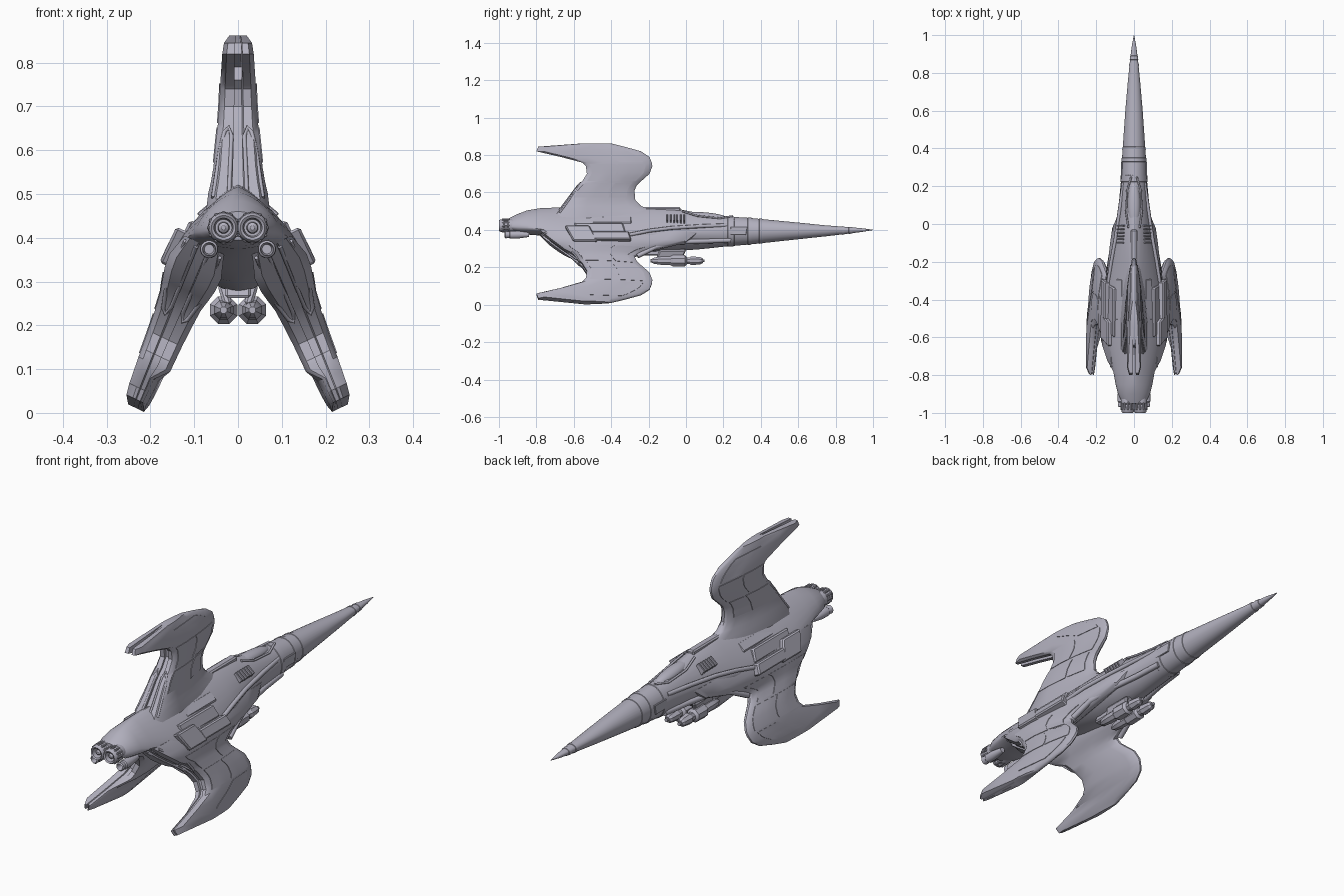
import bpy, bmesh, math
from mathutils import Vector, Matrix

if "Cube" in bpy.data.objects:
    bpy.data.objects.remove(bpy.data.objects["Cube"])

mat = bpy.data.materials.new("hull_grey")
mat.use_nodes = True
COLOUR = (0.45, 0.44, 0.52, 1)
mat.diffuse_color = COLOUR
mat.node_tree.nodes["Principled BSDF"].inputs["Base Color"].default_value = COLOUR


def finish(name, bm, angle=30):
    bmesh.ops.recalc_face_normals(bm, faces=bm.faces)
    mesh = bpy.data.meshes.new(name)
    bm.to_mesh(mesh)
    bm.free()
    mesh.materials.append(mat)
    ob = bpy.data.objects.new(name, mesh)
    bpy.context.collection.objects.link(ob)
    bpy.ops.object.select_all(action='DESELECT')
    ob.select_set(True)
    bpy.context.view_layer.objects.active = ob
    bpy.ops.object.shade_smooth_by_angle(angle=math.radians(angle))


def loft(name, rings, angle=30):
    bm = bmesh.new()
    vs = [[bm.verts.new(p) for p in r] for r in rings]
    n = len(rings[0])
    for a, b in zip(vs, vs[1:]):
        for i in range(n):
            j = (i + 1) % n
            bm.faces.new((a[i], a[j], b[j], b[i]))
    bm.faces.new(vs[0])
    bm.faces.new(vs[-1])
    finish(name, bm, angle)


def lathe(name, x, z, profile, sides=20):
    """Turned part along y; profile holds (y, radius) pairs."""
    turn = [2 * math.pi * (i + 0.5) / sides for i in range(sides)]
    loft(name, [[(x + r * math.cos(a), y, z + r * math.sin(a)) for a in turn]
                for y, r in profile])


def box(name, centre, size, tilt=0, skew=0, bevel=0.006):
    bm = bmesh.new()
    bmesh.ops.create_cube(bm, size=1)
    for v in bm.verts:
        v.co = Vector([c * s for c, s in zip(v.co, size)])
        v.co.y += skew * v.co.z
    bmesh.ops.bevel(bm, geom=bm.edges[:], offset=bevel, segments=1, affect='EDGES')
    bmesh.ops.transform(bm, verts=bm.verts,
                        matrix=Matrix.Translation(centre) @ Matrix.Rotation(tilt, 4, 'Y'))
    finish(name, bm)


def tube(name, pts, radius):
    cu = bpy.data.curves.new(name, 'CURVE')
    cu.dimensions = '3D'
    cu.bevel_depth = radius
    cu.bevel_resolution = 2
    cu.use_fill_caps = True
    sp = cu.splines.new('POLY')
    sp.points.add(len(pts) - 1)
    for p, co in zip(sp.points, pts):
        p.co = (*co, 1)
    cu.materials.append(mat)
    ob = bpy.data.objects.new(name, cu)
    bpy.context.collection.objects.link(ob)


def blend(table, x):
    for a, b in zip(table, table[1:]):
        if a[0] <= x <= b[0]:
            k = (x - a[0]) / (b[0] - a[0])
            return [p + (q - p) * k for p, q in zip(a, b)]


# Fuselage, tail to nose: y, half width, top, widest height, bottom, upper and lower power
HULL = [(-.95, .06, .46, .418, .395, 1, 1), (-.9, .085, .485, .415, .382, 1.1, 1),
        (-.85, .097, .504, .412, .375, 1.3, 1.1), (-.78, .11, .516, .405, .37, 1.5, 1.2),
        (-.65, .138, .521, .38, .345, 1.6, 1.2), (-.55, .152, .524, .365, .325, 1.7, 1.2),
        (-.4, .148, .524, .36, .3, 1.7, 1.3), (-.2, .124, .522, .37, .275, 1.55, 1.3),
        (-.05, .1, .513, .38, .287, 1.4, 1.2), (.08, .08, .488, .385, .297, 1.2, 1.1),
        (.2, .071, .473, .39, .31, 1.1, 1), (.34, .064, .464, .392, .322, 1, 1),
        (.6, .046, .439, .397, .35, 1, 1), (.75, .033, .424, .4, .366, 1, 1),
        (.87, .021, .415, .4, .38, 1, 1), (.94, .012, .409, .4, .389, 1, 1),
        (1, .001, .401, .4, .399, 1, 1)]


def hull_ring(y, grow=0.0, sides=32):
    _, w, zt, zm, zb, upper, lower = blend(HULL, y)
    ring = []
    for i in range(sides):
        a = 2 * math.pi * i / sides
        s, c = math.sin(a), math.cos(a)
        h, p = (zt - zm + grow, upper) if c > 0 else (zm - zb + grow, lower)
        ring.append((math.copysign(abs(s) ** p, s) * (w + grow), y,
                     zm + math.copysign(abs(c) ** p, c) * h))
    return ring


loft("fuselage", [hull_ring(s[0]) for s in HULL])
for y, wide in ((.88, .012), (.84, .008), (.4, .01), (.34, .012), (.24, .02)):
    loft("nose_band", [hull_ring(y + wide, -.002), hull_ring(y + wide * .8, .002),
                       hull_ring(y - wide * .8, .002), hull_ring(y - wide, -.002)])

# Fins: distance from tip, front y, rear y, half thickness
TIP = [(0, -.4, -.56, .02), (.017, -.33, -.79, .032), (.042, -.24, -.8, .036),
       (.072, -.195, -.67, .038), (.102, -.183, -.555, .04), (.122, -.18, -.535, .041),
       (.162, -.195, -.53, .043), (.202, -.24, -.555, .046), (.222, -.262, -.575, .048),
       (.25, -.275, -.6, .051)]
TOP = TIP + [(.3, -.272, -.635, .056), (.335, -.24, -.66, .062),
             (.36, -.17, -.68, .068), (.42, -.05, -.72, .075)]
LOW = TIP + [(.275, -.22, -.65, .058), (.3, -.12, -.685, .064),
             (.33, 0, -.725, .066), (.38, .06, -.78, .05)]
# Chord fraction and thickness fraction of the section
SECTION = [(0, .12), (.03, .3), (.15, .5), (.4, .8), (.7, 1), (.93, 1), (1, .72)]


def fin_point(kind, d, y, t):
    """Place a point: kind 0 is the upright fin, 1 and -1 the lower fins."""
    if kind == 0:
        return (t, y, .862 - d)
    return (kind * (.233 - .41 * d + .9 * t), y, .011 + .98 * d + .43 * t)


def fin(name, kind, table):
    rings = []
    for d, yf, yr, t in table:
        prong = .01 < d < .08
        forked = prong and kind == 0
        groove = .15 if forked else .012
        half = [(u, t * f) for u, f in SECTION]
        if prong and kind:
            half[-1] = (1, t * .5)
        half = [(yf + (yr - yf) * u, w, w * (1 - 1.3 * max(0, u - .4) if prong and kind else 1))
                for u, w in half]
        inner = .05 if prong and kind else .2
        half += [(yr, t * .28, t * inner), (yr + groove, t * .2, t * inner)]
        rings.append([fin_point(kind, d, y, w) for y, w, _ in half] +
                     [fin_point(kind, d, y, -w) for y, _, w in reversed(half)])
    loft(name, rings, 35)


def fin_panel(name, kind, table, d0, d1, u0, u1, side):
    """Thin raised plate following the side of a fin."""
    rings = []
    for i in range(7):
        d, yf, yr, t = blend(table, d0 + (d1 - d0) * i / 6)
        sheet = [(u, blend(SECTION, u)[1] * t)
                 for u in [u0 + (u1 - u0) * k / 5 for k in range(6)]]
        pts = [(u, w + .0025) for u, w in sheet] + [(u, w - .003) for u, w in reversed(sheet)]
        rings.append([fin_point(kind, d, yf + (yr - yf) * u, side * w) for u, w in pts])
    loft(name, rings)


for kind, label, table in ((0, "upper", TOP), (1, "lower_left", LOW), (-1, "lower_right", LOW)):
    fin(label + "_fin", kind, table)
    for side in (1, -1):
        if kind == 0 or side == 1:
            for d0, d1, u0, u1 in ((.11, .2, .1, .5), (.11, .2, .53, .92),
                                   (.21, .29, .12, .4), (.21, .29, .43, .92),
                                   (.03, .1, .12, .45)):
                fin_panel(label + "_fin_panel", kind, table, d0, d1, u0, u1, side)
        # Raised frame on the trailing edge
        rail = []
        for d, f in ((.37, .3), (.23, .3), (.21, .45), (.22, .65), (.26, .78), (.37, .82)):
            _, yf, yr, t = blend(table, d)
            rail.append(fin_point(kind, d, yr + (.012 if f > .7 else 0), side * f * t))
        tube(label + "_fin_rail", rail, .005)

# Twin engines, canted thrusters, flank boxes, vents, strakes and belly pods
for s in (1, -1):
    x = .033 * s
    lathe("main_engine", x, .423, [(-.88, .03), (-.93, .036), (-.95, .036), (-.955, .03),
                                   (-.97, .03), (-.975, .035), (-.993, .033), (-1, .028),
                                   (-.996, .022), (-.965, .019)], 24)
    lathe("engine_core", x, .423, [(-.96, .014), (-.985, .012), (-.99, .005)], 12)
    for i in range(12):
        a = math.tau * i / 12
        box("engine_petal", (x + .034 * math.cos(a), -.965, .423 + .034 * math.sin(a)),
            (.008, .04, .008), -a, 0, .002)
    lathe("small_thruster", .066 * s, .374, [(-.84, .012), (-.9, .021), (-.94, .021),
                                            (-.945, .017), (-.965, .02), (-.97, .015),
                                            (-.94, .011)], 16)
    tilt = -.445 * s
    box("flank_box", (.142 * s, -.56, .376), (.04, .13, .09), tilt, -.5)
    box("flank_rail", (.15 * s, -.4, .365), (.036, .2, .05), tilt, -.3)
    box("flank_step", (.105 * s, -.46, .405), (.04, .26, .06), tilt, -.3)
    box("root_block", (.072 * s, -.4, .448), (.05, .22, .022), s * .75)
    box("root_step", (.06 * s, -.58, .462), (.035, .14, .02), s * .75)
    for i in range(6):
        box("vent_fin", (.062 * s, -.01 - .018 * i, .453), (.045, .008, .045), s * .7, 0, .002)
    tube("upper_strake", [(.055 * s, .22, .425), (.075 * s, .08, .42), (.098 * s, -.08, .41),
                          (.12 * s, -.2, .395), (.138 * s, -.32, .37)], .01)
    tube("lower_strake", [(.055 * s, .24, .345), (.068 * s, .1, .34), (.09 * s, -.04, .335),
                          (.12 * s, -.16, .31), (.137 * s, -.26, .26)], .013)
    tube("canopy_frame", [(.014 * s, .25, .474), (.036 * s, .18, .462),
                          (.042 * s, .06, .475), (.03 * s, -.02, .5)], .005)
    box("nose_plate", (.066 * s, .28, .395), (.008, .09, .045), 0, .2, .002)
    lathe("belly_pod", x, .235, [(.09, .012), (.08, .02), (.03, .026), (.02, .02),
                                (.005, .02), (-.005, .032), (-.07, .034), (-.085, .024),
                                (-.13, .024), (-.17, .018), (-.19, .008)], 8)
    lathe("pod_barrel", x, .235, [(.1, .008), (.05, .008)], 10)
    box("pod_strut", (.03 * s, -.08, .27), (.02, .14, .05), s * .3, .4)

# Canopy, spine and pylon
bm = bmesh.new()
bmesh.ops.create_uvsphere(bm, u_segments=24, v_segments=12, radius=1)
for v in bm.verts:
    v.co = (v.co.x * .033, .1 + v.co.y * .13, .468 + v.co.z * .026 - v.co.y * .01)
finish("canopy", bm)
box("spine", (0, -.17, .504), (.035, .28, .035))
box("belly_pylon", (0, -.12, .285), (.06, .22, .045), 0, .6)
